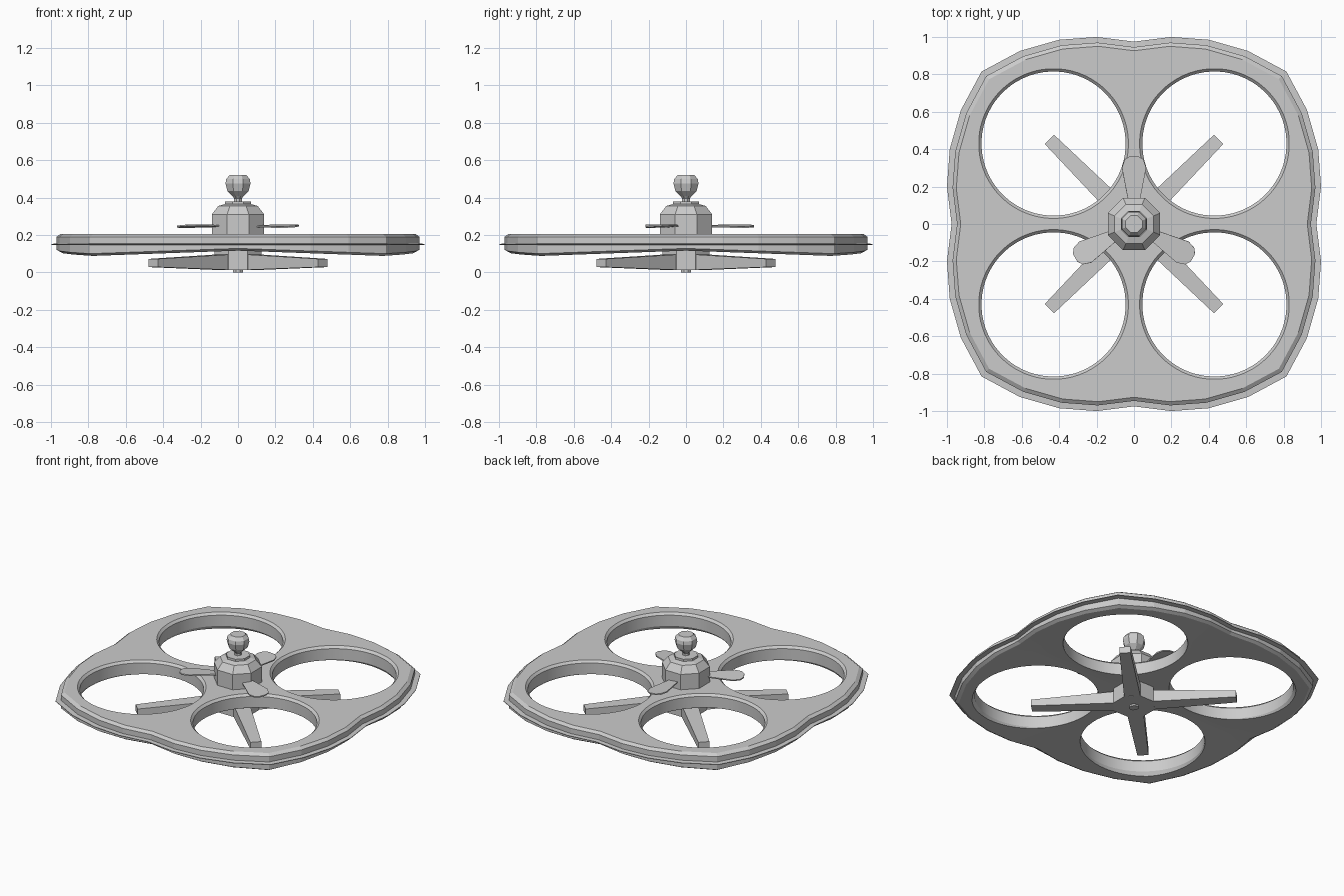
import bpy, bmesh, math
from mathutils import Matrix

if "Cube" in bpy.data.objects:
    bpy.data.objects.remove(bpy.data.objects["Cube"])

grey = bpy.data.materials.new("light_grey")
grey.diffuse_color = (0.6, 0.6, 0.6, 1)
grey.use_nodes = True
grey.node_tree.nodes["Principled BSDF"].inputs["Base Color"].default_value = grey.diffuse_color


def finish(bm, name):
    bmesh.ops.recalc_face_normals(bm, faces=bm.faces)
    me = bpy.data.meshes.new(name)
    bm.to_mesh(me)
    bm.free()
    me.materials.append(grey)
    ob = bpy.data.objects.new(name, me)
    bpy.context.collection.objects.link(ob)
    return ob


def bridge(bm, rings):
    n = len(rings[0])
    for a, b in zip(rings, rings[1:]):
        for i in range(n):
            j = (i + 1) % n
            bm.faces.new((a[i], a[j], b[j], b[i]))


def loft(name, loops):
    """Solid through a list of closed point loops."""
    bm = bmesh.new()
    rings = [[bm.verts.new(p) for p in loop] for loop in loops]
    bridge(bm, rings)
    bm.faces.new(rings[0])
    bm.faces.new(rings[-1])
    return finish(bm, name)


def lathe(name, profile, sides=8, cx=0, cy=0):
    """Turned solid with flat sides facing the axes; radius is to the flats."""
    k = 1 / math.cos(math.pi / sides)
    angs = [2 * math.pi * (i + 0.5) / sides for i in range(sides)]
    return loft(name, [[(cx + r * k * math.cos(a), cy + r * k * math.sin(a), z)
                        for a in angs] for r, z in profile])


# Frame outline: one quarter, mirrored round
q = [(0.975, 0), (1.0, 0.2), (0.985, 0.4), (0.925, 0.61), (0.815, 0.815),
     (0.61, 0.925), (0.4, 0.985), (0.2, 1.0)]
outline = []
for t in range(4):
    c, s = round(math.cos(t * math.pi / 2)), round(math.sin(t * math.pi / 2))
    outline += [(c * x - s * y, s * x + c * y) for x, y in q]

# Frame body with thin rim flange, underside dipping towards the corners
bm = bmesh.new()
rings = []
for k, z in [(0.95, None), (0.97, 0.118), (0.97, 0.146), (1.0, 0.148),
             (1.0, 0.152), (0.97, 0.154), (0.97, 0.19), (0.95, 0.205)]:
    ring = []
    for x, y in outline:
        dip = 0.028 * min(abs(x), abs(y)) / 0.815
        zz = 0.116 - dip if z is None else (z + 0.01 - dip if z == 0.118 else z)
        ring.append(bm.verts.new((x * k, y * k, zz)))
    rings.append(ring)
bridge(bm, rings)
bm.faces.new(rings[-1])
mid = bm.verts.new((0, 0, 0.116))
n = len(outline)
for i in range(n):
    bm.faces.new((rings[0][i], rings[0][(i + 1) % n], mid))
frame = finish(bm, "frame")

# Four chamfered round openings
cutters = []
for sx in (-1, 1):
    for sy in (-1, 1):
        cut = lathe("opening_cutter",
                    [(0.415, 0.07), (0.385, 0.116), (0.385, 0.19), (0.40, 0.205), (0.415, 0.22)],
                    64, 0.43 * sx, 0.43 * sy)
        cut.hide_render = True
        m = frame.modifiers.new("opening", 'BOOLEAN')
        m.operation = 'DIFFERENCE'
        m.solver = 'EXACT'
        m.object = cut
        cutters.append(cut)
bpy.context.view_layer.update()
dg = bpy.context.evaluated_depsgraph_get()
frame_mesh = bpy.data.meshes.new_from_object(frame.evaluated_get(dg))
frame.modifiers.clear()
frame.data = frame_mesh
for cut in cutters:
    bpy.data.objects.remove(cut)
bpy.context.view_layer.objects.active = frame
frame.select_set(True)
bpy.ops.object.shade_smooth_by_angle(angle=math.radians(6.5))

# Octagonal hub housing with sloped cap
lathe("hub_housing", [(0.14, 0.19), (0.14, 0.31), (0.105, 0.355), (0.07, 0.365), (0.07, 0.38)])

# Knob on a thin neck
lathe("knob", [(0.022, 0.37), (0.02, 0.395), (0.03, 0.408), (0.057, 0.435),
               (0.067, 0.475), (0.063, 0.498), (0.045, 0.52)])

# Three thin blades, slightly pitched
half = [(0.10, 0.025), (0.16, 0.038), (0.30, 0.065), (0.345, 0.05), (0.363, 0.022)]
shape = half + [(x, -y) for x, y in reversed(half)]
for i in range(3):
    b = loft("blade", [[(x, y, z) for x, y in shape] for z in (-0.004, 0.004)])
    b.data.transform(Matrix.Translation((0, 0, 0.247)) @
                     Matrix.Rotation(math.radians(90 + 120 * i), 4, 'Z') @
                     Matrix.Rotation(math.radians(5), 4, 'X'))

# Lower hub and bolt
lathe("lower_hub", [(0.125, 0.012), (0.125, 0.12)])
lathe("bolt", [(0.028, 0.0), (0.028, 0.02)])

# Four tapered diagonal arms under the frame
for i in range(4):
    arm = loft("lower_arm", [[(x, -w, z0), (x, w, z0), (x, w, z1), (x, -w, z1)]
                             for x, w, z0, z1 in [(0.08, 0.052, 0.012, 0.097),
                                                  (0.64, 0.035, 0.028, 0.072)]])
    arm.data.transform(Matrix.Rotation(math.radians(45 + 90 * i), 4, 'Z'))
